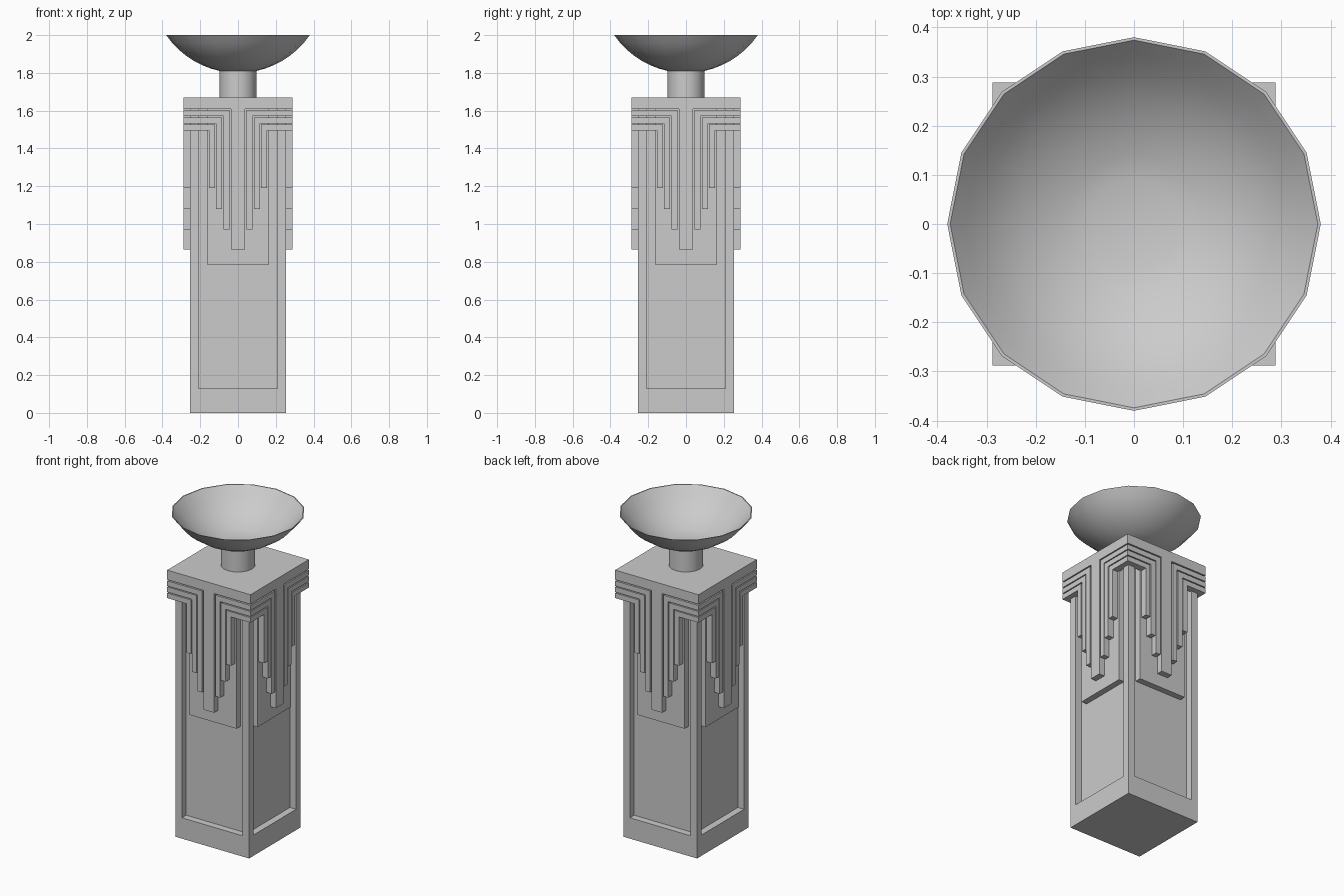
import bpy, bmesh, math
from mathutils import Matrix

cube = bpy.data.objects.get("Cube")
if cube:
    bpy.data.objects.remove(cube, do_unlink=True)

BODY = 0.255    # half width of the pillar
CORE = 0.212    # half width of the recessed panels
CAP = 0.288     # half width of the cap and its bands
BACK = 0.245    # depth where the raised bands sink into the pillar
PLATE = 0.25    # face of the raised plate
CAP_TOP, CAP_BOTTOM = 1.67, 1.61
SIDES = [("front", 0), ("left", 1), ("back", 2), ("right", 3)]


def finish(name, bm):
    bmesh.ops.recalc_face_normals(bm, faces=bm.faces)
    mesh = bpy.data.meshes.new(name)
    bm.to_mesh(mesh)
    bm.free()
    obj = bpy.data.objects.new(name, mesh)
    bpy.context.collection.objects.link(obj)
    return obj


def add_box(bm, x, y, z):
    """Box from three (low, high) ranges."""
    verts = bmesh.ops.create_cube(bm, size=1)["verts"]
    for v in verts:
        v.co = [r[0] if c < 0 else r[1] for c, r in zip(v.co, (x, y, z))]


def box(name, x, y, z):
    bm = bmesh.new()
    add_box(bm, x, y, z)
    return finish(name, bm)


def add_relief(bm, outline, mirror=1):
    """Raise an x/z outline on the front, mitred where it meets a corner."""
    outer = [bm.verts.new((mirror * x, -CAP, z)) for x, z in outline]
    inner = [bm.verts.new((mirror * min(x, BACK), -BACK, z)) for x, z in outline]
    bm.faces.new(outer)
    bm.faces.new(inner[::-1])
    for i in range(len(outer)):
        j = (i + 1) % len(outer)
        bm.faces.new((outer[i], outer[j], inner[j], inner[i]))


def lathe(name, profile, steps=16):
    bm = bmesh.new()
    verts = [bm.verts.new((r, 0, z)) for r, z in profile]
    edges = [bm.edges.new(pair) for pair in zip(verts, verts[1:])]
    bmesh.ops.spin(bm, geom=verts + edges, cent=(0, 0, 0), axis=(0, 0, 1),
                   angle=math.tau, steps=steps, use_duplicate=False)
    bmesh.ops.remove_doubles(bm, verts=bm.verts, dist=0.0005)
    obj = finish(name, bm)
    bpy.ops.object.select_all(action='DESELECT')
    obj.select_set(True)
    bpy.context.view_layer.objects.active = obj
    bpy.ops.object.shade_smooth_by_angle(angle=math.radians(35))
    return obj


# Pillar: plinth, recessed core, corner posts and cap
box("plinth", (-BODY, BODY), (-BODY, BODY), (0, 0.13))
box("core", (-CORE, CORE), (-CORE, CORE), (0.12, 1.64))
posts = bmesh.new()
for sx in (-1, 1):
    for sy in (-1, 1):
        add_box(posts, sorted((sx * (CORE - 0.002), sx * BODY)),
                sorted((sy * (CORE - 0.002), sy * BODY)), (0.13, 1.63))
finish("corner_posts", posts)
box("cap", (-CAP, CAP), (-CAP, CAP), (CAP_BOTTOM, CAP_TOP))

# Each side: raised plate, centre strip and nested stepped bands
for side, quarter in SIDES:
    turn = Matrix.Rotation(quarter * math.pi / 2, 4, 'Z')

    plate = box(side + "_plate", (-0.165, 0.165), (-PLATE, -CORE + 0.01), (0.785, 1.62))
    plate.data.transform(turn)

    strip = box(side + "_centre_strip", (-0.037, 0.037), (-CAP, -BACK), (0.865, CAP_BOTTOM))
    strip.data.transform(turn)

    bm = bmesh.new()
    for i in range(3):
        x0 = 0.046 + 0.038 * i
        x1 = x0 + 0.032
        top = 1.603 - 0.038 * i
        low = top - 0.032
        tip = 0.97 + 0.11 * i
        outline = [(x0, tip), (x1, tip), (x1, low), (CAP, low), (CAP, top), (x0, top)]
        for mirror in (-1, 1):
            add_relief(bm, outline, mirror)
    bands = finish(side + "_stepped_bands", bm)
    bands.data.transform(turn)

# Stem and thin-walled bowl
STEM = 0.098
lathe("stem", [(0, 1.66), (STEM, 1.66), (STEM, 1.812), (0, 1.812)])

RADIUS, WALL = 0.461, 0.006
start, end = math.asin(STEM / RADIUS), math.asin(0.38 / RADIUS)
angles = [start + (end - start) * i / 7 for i in range(8)]
rim_drop = RADIUS * math.cos(end)
outside = [(RADIUS * math.sin(a), 2 + rim_drop - RADIUS * math.cos(a)) for a in angles]
inside = [(r - WALL, min(z + WALL, 2)) for r, z in reversed(outside)]
base = outside[0][1]
lathe("bowl", [(0, base)] + outside + inside + [(0, base + WALL)])
